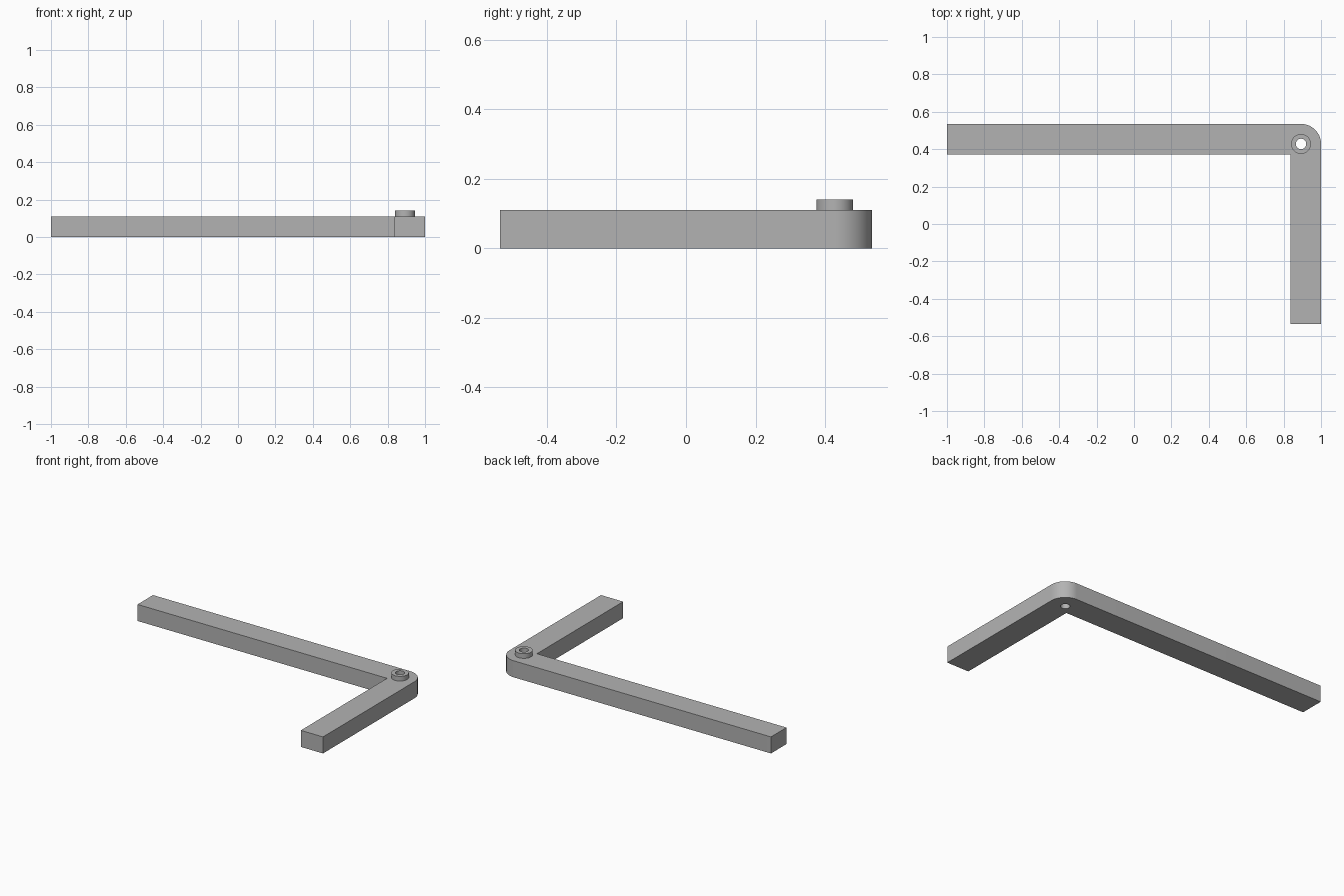
import bpy, bmesh, math

cube = bpy.data.objects.get("Cube")
if cube:
    bpy.data.objects.remove(cube, do_unlink=True)

HALF_DEPTH = 0.535
WIDTH = 0.163        # width of both arms
HEIGHT = 0.11
RADIUS = 0.107       # rounded outer corner, concentric with the hole
CX, CY = 1 - RADIUS, HALF_DEPTH - RADIUS

grey = bpy.data.materials.new("grey metal")
grey.use_nodes = True
COLOUR = (0.45, 0.45, 0.45, 1)
grey.diffuse_color = COLOUR
grey.node_tree.nodes["Principled BSDF"].inputs["Base Color"].default_value = COLOUR


def prism(name, outline, z0, z1):
    """Extrude a closed outline from z0 up to z1."""
    bm = bmesh.new()
    face = bm.faces.new([bm.verts.new((x, y, z0)) for x, y in outline])
    top = bmesh.ops.extrude_face_region(bm, geom=[face])["geom"]
    verts = [v for v in top if isinstance(v, bmesh.types.BMVert)]
    bmesh.ops.translate(bm, verts=verts, vec=(0, 0, z1 - z0))
    bmesh.ops.recalc_face_normals(bm, faces=bm.faces)
    mesh = bpy.data.meshes.new(name)
    bm.to_mesh(mesh)
    bm.free()
    mesh.materials.append(grey)
    obj = bpy.data.objects.new(name, mesh)
    bpy.context.collection.objects.link(obj)
    return obj


def arc(radius, sweep, steps):
    return [(CX + radius * math.cos(sweep * i / steps),
             CY + radius * math.sin(sweep * i / steps)) for i in range(steps + 1)]


def circle(radius, steps=48):
    return arc(radius, math.tau, steps)[:-1]


# L-shaped bar with a rounded outer corner
inner_x, inner_y = 1 - WIDTH, HALF_DEPTH - WIDTH
outline = [(-1, HALF_DEPTH), (-1, inner_y), (inner_x, inner_y),
           (inner_x, -HALF_DEPTH), (1, -HALF_DEPTH)] + arc(RADIUS, math.pi / 2, 16)
bar = prism("angled_bar", outline, 0, HEIGHT)

# Raised collar around the pivot hole
collar = prism("pivot_collar", circle(0.053), HEIGHT, 0.141)

# Through hole
cutter = prism("hole_cutter", circle(0.028), -0.1, 0.3)
cutter.hide_render = True
cutter.hide_viewport = True
cutter.display_type = 'WIRE'

for obj in (bar, collar):
    cut = obj.modifiers.new("pivot_hole", 'BOOLEAN')
    cut.operation = 'DIFFERENCE'
    cut.solver = 'EXACT'
    cut.object = cutter
    bpy.ops.object.select_all(action='DESELECT')
    obj.select_set(True)
    bpy.context.view_layer.objects.active = obj
    bpy.ops.object.modifier_apply(modifier=cut.name)
    bpy.ops.object.shade_smooth_by_angle(angle=math.radians(30))

bpy.data.objects.remove(cutter, do_unlink=True)
